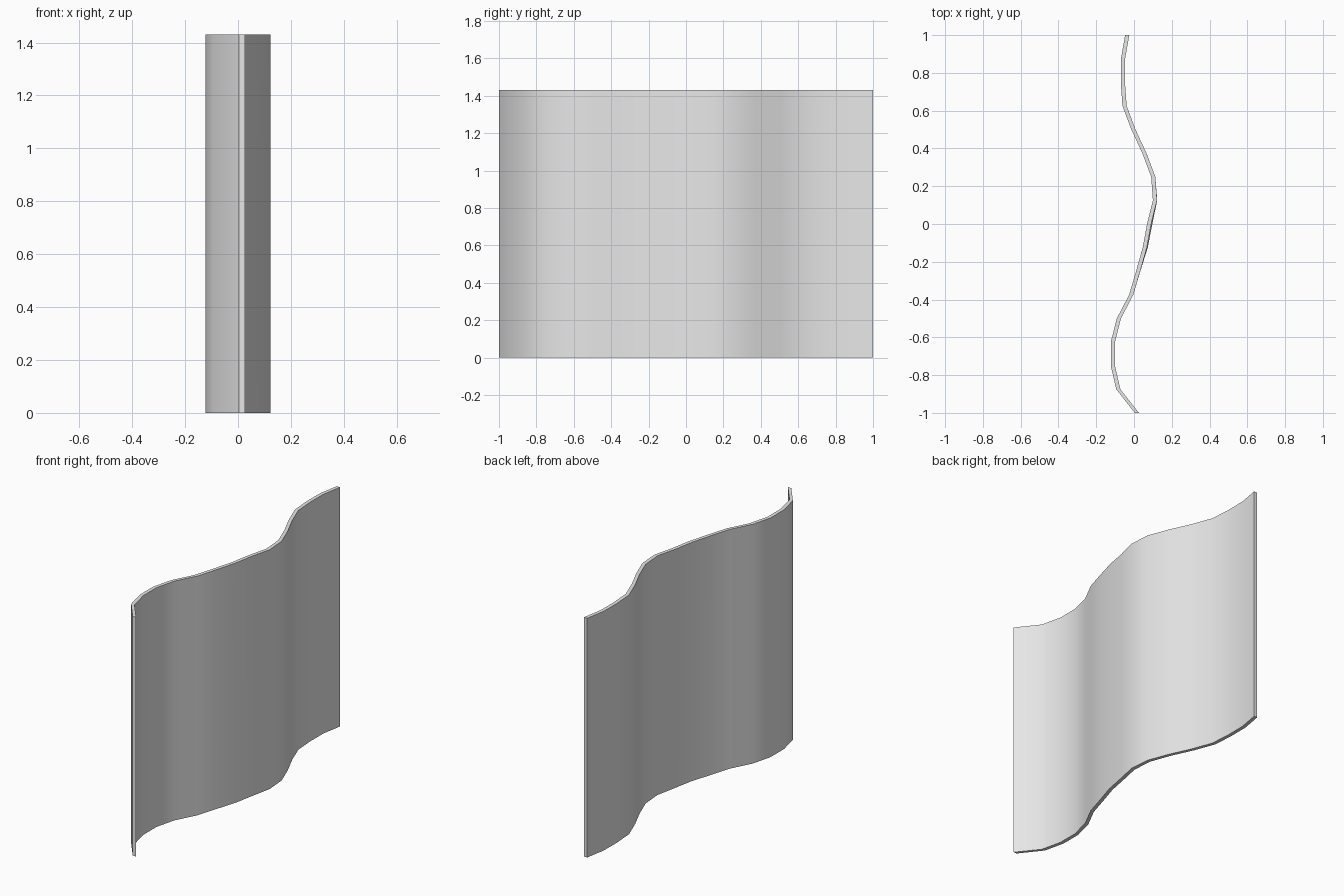
import bpy, bmesh, math

cube = bpy.data.objects.get("Cube")
if cube:
    bpy.data.objects.remove(cube, do_unlink=True)

HEIGHT = 1.43
HALF_THICK = 0.011
# Sideways offset of the wave at even steps from front to back
WAVE = [0.015, -0.083, -0.112, -0.112, -0.08, -0.015, 0.022, 0.057, 0.08,
        0.111, 0.102, 0.055, -0.003, -0.05, -0.059, -0.058, -0.036]

# Light grey material
grey = bpy.data.materials.new("light grey")
grey.use_nodes = True
colour = (0.8, 0.8, 0.8, 1)
grey.diffuse_color = colour
grey.node_tree.nodes["Principled BSDF"].inputs["Base Color"].default_value = colour

# Wavy footprint, as a strip of quads
bm = bmesh.new()
rows = []
for i, x in enumerate(WAVE):
    y = -1 + 2 * i / (len(WAVE) - 1)
    rows.append([bm.verts.new((x + s * HALF_THICK, y, 0)) for s in (-1, 1)])
for a, b in zip(rows, rows[1:]):
    bm.faces.new((a[0], a[1], b[1], b[0]))

# Raise the footprint into an upright sheet
top = bmesh.ops.extrude_face_region(bm, geom=bm.faces[:], use_keep_orig=True)
top_verts = [v for v in top["geom"] if isinstance(v, bmesh.types.BMVert)]
bmesh.ops.translate(bm, verts=top_verts, vec=(0, 0, HEIGHT))

# The hem swells a little at the middle of the sheet
for row in rows:
    for v in row:
        v.co.x += 0.007 * math.exp(-((v.co.y + 0.05) / 0.12) ** 2)
bmesh.ops.recalc_face_normals(bm, faces=bm.faces[:])

mesh = bpy.data.meshes.new("wavy_sheet")
bm.to_mesh(mesh)
bm.free()
mesh.materials.append(grey)
sheet = bpy.data.objects.new("wavy_sheet", mesh)
bpy.context.collection.objects.link(sheet)

# Smooth folds with crisp rims
bpy.ops.object.select_all(action="DESELECT")
sheet.select_set(True)
bpy.context.view_layer.objects.active = sheet
bpy.ops.object.shade_smooth_by_angle(angle=math.radians(40))
